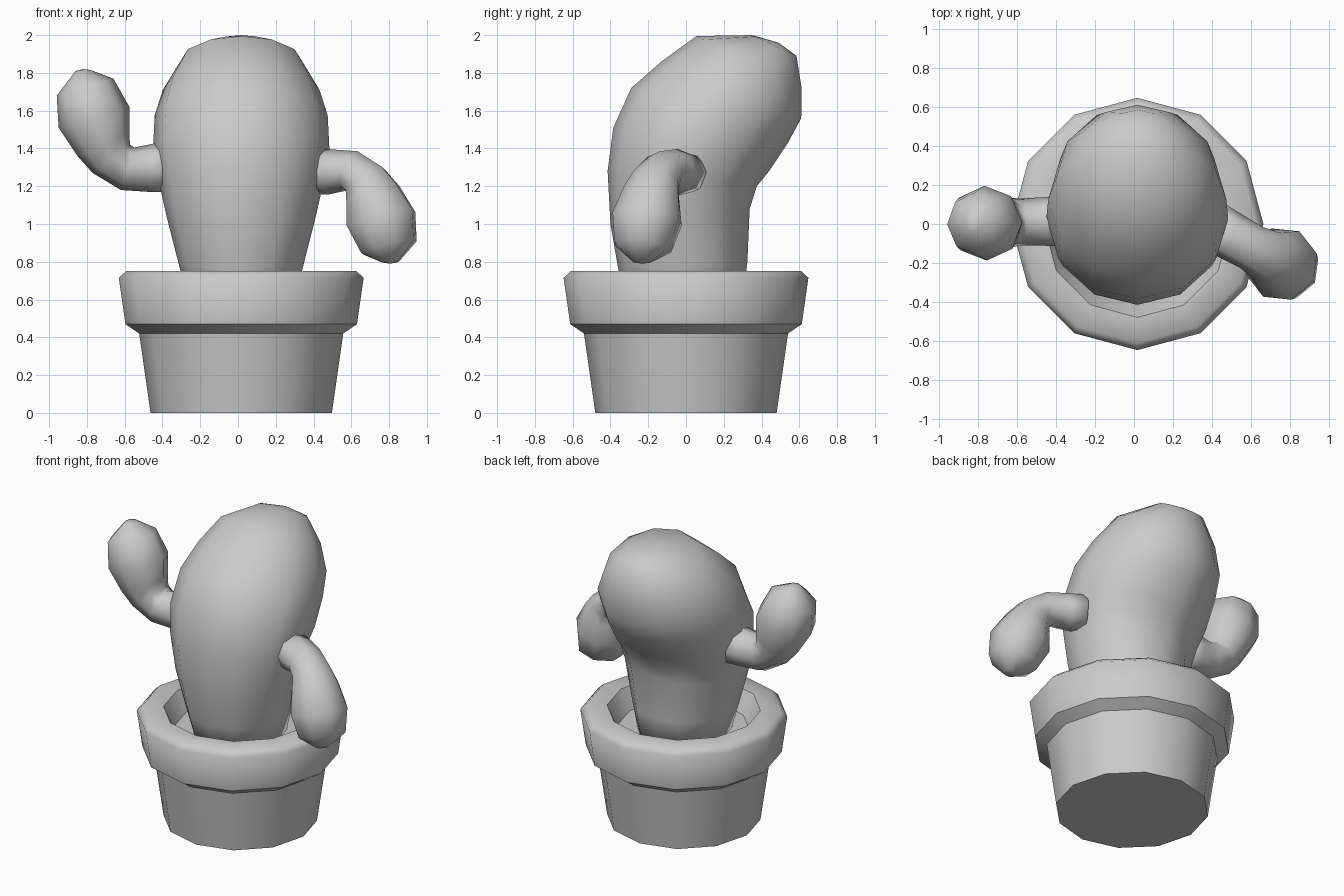
import bpy, bmesh
from math import sin, cos, pi, radians
from mathutils import Vector

if "Cube" in bpy.data.objects:
    bpy.data.objects.remove(bpy.data.objects["Cube"])

CX = 0.017  # pot and trunk axis


def loft(name, rings, sharp=(), tip=None):
    """Skin rings of points; rings listed in sharp keep a hard edge."""
    bm = bmesh.new()
    loops = [[bm.verts.new(p) for p in r] for r in rings]
    n = len(loops[0])
    for a, b in zip(loops, loops[1:]):
        for i in range(n):
            j = (i + 1) % n
            bm.faces.new((a[i], a[j], b[j], b[i]))
    bm.faces.new(loops[0][::-1])
    if tip is None:
        bm.faces.new(loops[-1])
    else:
        t = bm.verts.new(tip)
        for i in range(n):
            bm.faces.new((loops[-1][i], loops[-1][(i + 1) % n], t))
    bmesh.ops.recalc_face_normals(bm, faces=bm.faces)
    for f in bm.faces:
        f.smooth = True
    for k in sharp:
        for i in range(n):
            bm.edges.get((loops[k][i], loops[k][(i + 1) % n])).smooth = False
    me = bpy.data.meshes.new(name)
    bm.to_mesh(me)
    bm.free()
    ob = bpy.data.objects.new(name, me)
    bpy.context.collection.objects.link(ob)
    return ob


def bent_tube(name, pairs, tip, origin, direction, n):
    """Tube from opposite silhouette points (s, z) and half widths."""
    o, d = Vector(origin), Vector(direction).normalized()
    side = Vector((-d.y, d.x, 0))

    def place(p):
        return o + d * p[0] + Vector((0, 0, p[1]))

    rings = []
    for a, b, w in pairs:
        pa, pb = place(a), place(b)
        c, u = (pa + pb) / 2, (pa - pb) / 2
        rings.append([c + u * cos(2 * pi * i / n) + side * w * sin(2 * pi * i / n)
                      for i in range(n)])
    return loft(name, rings, tip=place(tip))


# Pot with rim and sunken soil
profile = [(0.48, 0), (0.54, 0.42), (0.613, 0.47), (0.648, 0.715),
           (0.61, 0.75), (0.48, 0.75), (0.41, 0.62)]
loft("pot", [[(CX + r * cos(pi * i / 6), r * sin(pi * i / 6), z) for i in range(12)]
             for r, z in profile], sharp=(0, 1, 2, 5, 6))

# Trunk leaning backwards
trunk = [((-0.31, 0.58), (0.30, 0.58), 0.28),
         ((-0.36, 0.77), (0.325, 0.80), 0.33),
         ((-0.40, 1.00), (0.337, 1.08), 0.395),
         ((-0.415, 1.28), (0.375, 1.20), 0.44),
         ((-0.385, 1.51), (0.44, 1.28), 0.467),
         ((-0.29, 1.72), (0.54, 1.43), 0.458),
         ((-0.13, 1.86), (0.61, 1.56), 0.415),
         ((0.055, 1.995), (0.612, 1.72), 0.325),
         ((0.35, 2.0), (0.585, 1.89), 0.16)]
bent_tube("trunk", trunk, (0.49, 1.96), (CX, 0, 0), (0, 1, 0), 12)

# Arms: the right one is the same arm turned upside down and forwards
arm = [((-0.05, 1.17), (-0.05, 1.43), 0.13),
       ((0.07, 1.17), (0.05, 1.425), 0.125),
       ((0.22, 1.18), (0.15, 1.405), 0.12),
       ((0.37, 1.27), (0.172, 1.42), 0.135),
       ((0.45, 1.36), (0.175, 1.48), 0.16),
       ((0.55, 1.51), (0.175, 1.62), 0.192),
       ((0.56, 1.68), (0.26, 1.77), 0.16),
       ((0.46, 1.81), (0.38, 1.815), 0.05)]
arm_tip = (0.42, 1.82)


def flip(p):
    return (p[0], 0.79 + (1.82 - p[1]) * 0.93)


bent_tube("left_arm", arm, arm_tip, (-0.40, 0.015, 0), (-1, -0.03, 0), 8)
bent_tube("right_arm", [(flip(a), flip(b), w) for a, b, w in arm], flip(arm_tip),
          (0.44, -0.03, 0), (cos(radians(29)), -sin(radians(29)), 0), 8)
